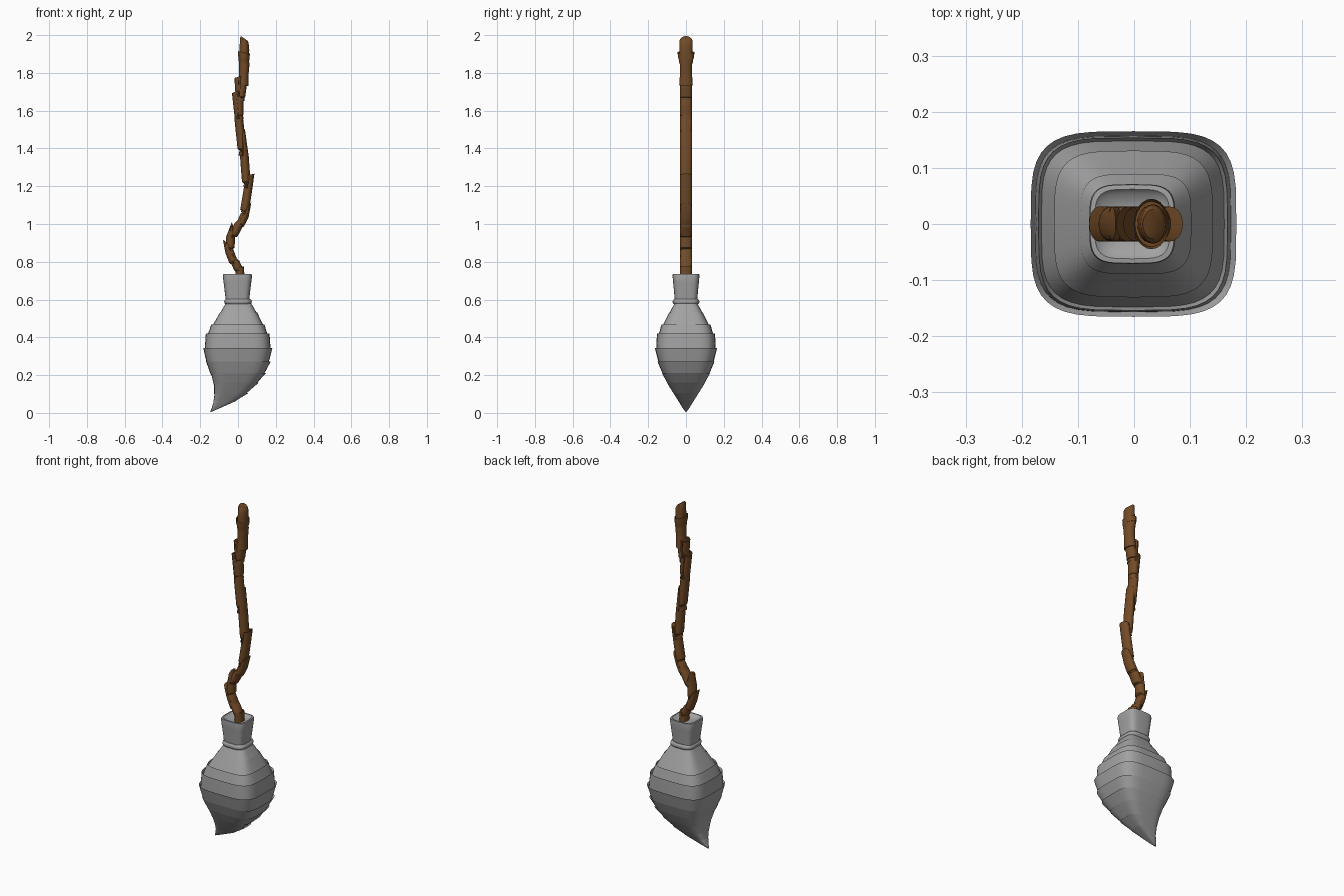
import bpy, bmesh, math
from mathutils import Vector

cube = bpy.data.objects.get("Cube")
if cube:
    bpy.data.objects.remove(cube, do_unlink=True)


def make_material(name, rgb):
    mat = bpy.data.materials.new(name)
    mat.use_nodes = True
    mat.diffuse_color = (*rgb, 1)
    bsdf = mat.node_tree.nodes["Principled BSDF"]
    bsdf.inputs["Base Color"].default_value = (*rgb, 1)
    bsdf.inputs["Roughness"].default_value = 0.8
    return mat


brown = make_material("brown wood", (0.17, 0.07, 0.02))
grey = make_material("grey bristle", (0.36, 0.36, 0.36))


def smooth(points, steps):
    """Catmull-Rom interpolation through tuples of any size."""
    pts = [Vector(p) for p in points]
    out = []
    for i in range(len(pts) - 1):
        a, b, c, d = pts[max(i - 1, 0)], pts[i], pts[i + 1], pts[min(i + 2, len(pts) - 1)]
        for s in range(steps):
            t = s / steps
            out.append(0.5 * (2 * b + (c - a) * t + (2 * a - 5 * b + 4 * c - d) * t * t
                              + (3 * b - a * 3 - c + d) * t ** 3))
    return out + [pts[-1]]


def section(center, rx, ry, n=2, tilt=0.0, count=40):
    """Rounded-square ring; tilt leans it along the local x axis."""
    ring = []
    for k in range(count):
        a = 2 * math.pi * k / count
        c, s = math.cos(a), math.sin(a)
        u = math.copysign(abs(c) ** (2 / n), c) * rx
        v = math.copysign(abs(s) ** (2 / n), s) * ry
        ring.append(center + Vector((u * math.cos(tilt), v, -u * math.sin(tilt))))
    return ring


def loft(name, rings, mat, closed=False):
    bm = bmesh.new()
    rows = [[bm.verts.new(p) for p in ring] for ring in rings]
    pairs = list(zip(rows, rows[1:])) + ([(rows[-1], rows[0])] if closed else [])
    for low, high in pairs:
        for k in range(len(low)):
            j = (k + 1) % len(low)
            bm.faces.new((low[k], low[j], high[j], high[k]))
    if not closed:
        bm.faces.new(rows[0][::-1])
        bm.faces.new(rows[-1])
    bmesh.ops.recalc_face_normals(bm, faces=bm.faces)
    mesh = bpy.data.meshes.new(name)
    bm.to_mesh(mesh)
    bm.free()
    mesh.materials.append(mat)
    obj = bpy.data.objects.new(name, mesh)
    bpy.context.collection.objects.link(obj)
    bpy.ops.object.select_all(action="DESELECT")
    obj.select_set(True)
    bpy.context.view_layer.objects.active = obj
    bpy.ops.object.shade_smooth_by_angle(angle=math.radians(40))
    return obj


# Crooked wooden handle, swept along its bent path
path = smooth([(0.01, 0.68), (0.008, 0.75), (-0.02, 0.79), (-0.04, 0.86), (-0.03, 0.93),
               (0.008, 0.99), (0.03, 1.05), (0.046, 1.19), (0.025, 1.36), (0.007, 1.55),
               (0.012, 1.65), (0.03, 1.76)], 5)
rings = []
for i, p in enumerate(path):
    d = path[min(i + 1, len(path) - 1)] - path[max(i - 1, 0)]
    rings.append(section(Vector((p.x, 0, p.y)), 0.023, 0.031, tilt=math.atan2(d.x, d.y), count=24))
loft("handle", rings, brown)

# Flared grip sleeve: x, z, radius x, radius y
sleeve = smooth([(0.028, 1.735, 0.028, 0.036), (0.031, 1.80, 0.026, 0.032),
                 (0.031, 1.85, 0.027, 0.035), (0.031, 1.88, 0.031, 0.042)], 4)
loft("grip_sleeve", [section(Vector((x, 0, z)), rx, ry, tilt=0.2, count=24)
                     for x, z, rx, ry in sleeve], brown)

# Handle tip with a slanted end
tip = [(0.031, 1.87, 0.026, 0.034, 0.15), (0.034, 1.93, 0.027, 0.035, 0.3),
       (0.034, 1.972, 0.027, 0.034, 0.6), (0.034, 1.982, 0.022, 0.026, 0.6)]
loft("handle_tip", [section(Vector((x, 0, z)), rx, ry, tilt=t, count=24)
                    for x, z, rx, ry, t in tip], brown)

# Bristle head sweeping to a point: z, left x, right x, half depth
head = smooth([(0.005, -0.148, -0.142, 0.003), (0.03, -0.138, -0.085, 0.02),
               (0.06, -0.13, -0.02, 0.038), (0.10, -0.126, 0.04, 0.064),
               (0.15, -0.129, 0.092, 0.094), (0.20, -0.143, 0.134, 0.12),
               (0.26, -0.165, 0.16, 0.143), (0.33, -0.176, 0.173, 0.157),
               (0.40, -0.165, 0.161, 0.148), (0.45, -0.142, 0.141, 0.13),
               (0.52, -0.10, 0.105, 0.092), (0.59, -0.06, 0.062, 0.056)], 3)
loft("bristle_head", [section(Vector(((l + r) / 2, 0, z)), (r - l) / 2, ry, 4)
                      for z, l, r, ry in head], grey)

# Collar above the binding, with a shallow hollow top: z, half width, half depth
collar = [(0.58, 0.06, 0.058), (0.64, 0.067, 0.063), (0.69, 0.073, 0.068),
          (0.722, 0.077, 0.071), (0.734, 0.075, 0.07), (0.735, 0.067, 0.062),
          (0.725, 0.058, 0.054), (0.718, 0.03, 0.03)]
loft("collar", [section(Vector((-0.003, 0, z)), rx, ry, 4) for z, rx, ry in collar], grey)

# Binding cord around the neck
cord = []
for k in range(10):
    a = 2 * math.pi * k / 10
    grow = 0.012 * math.cos(a)
    cord.append(section(Vector((0, 0, 0.589 + 0.015 * math.sin(a))),
                        0.061 + grow, 0.059 + grow, 3.5))
loft("binding_cord", cord, grey, closed=True)
